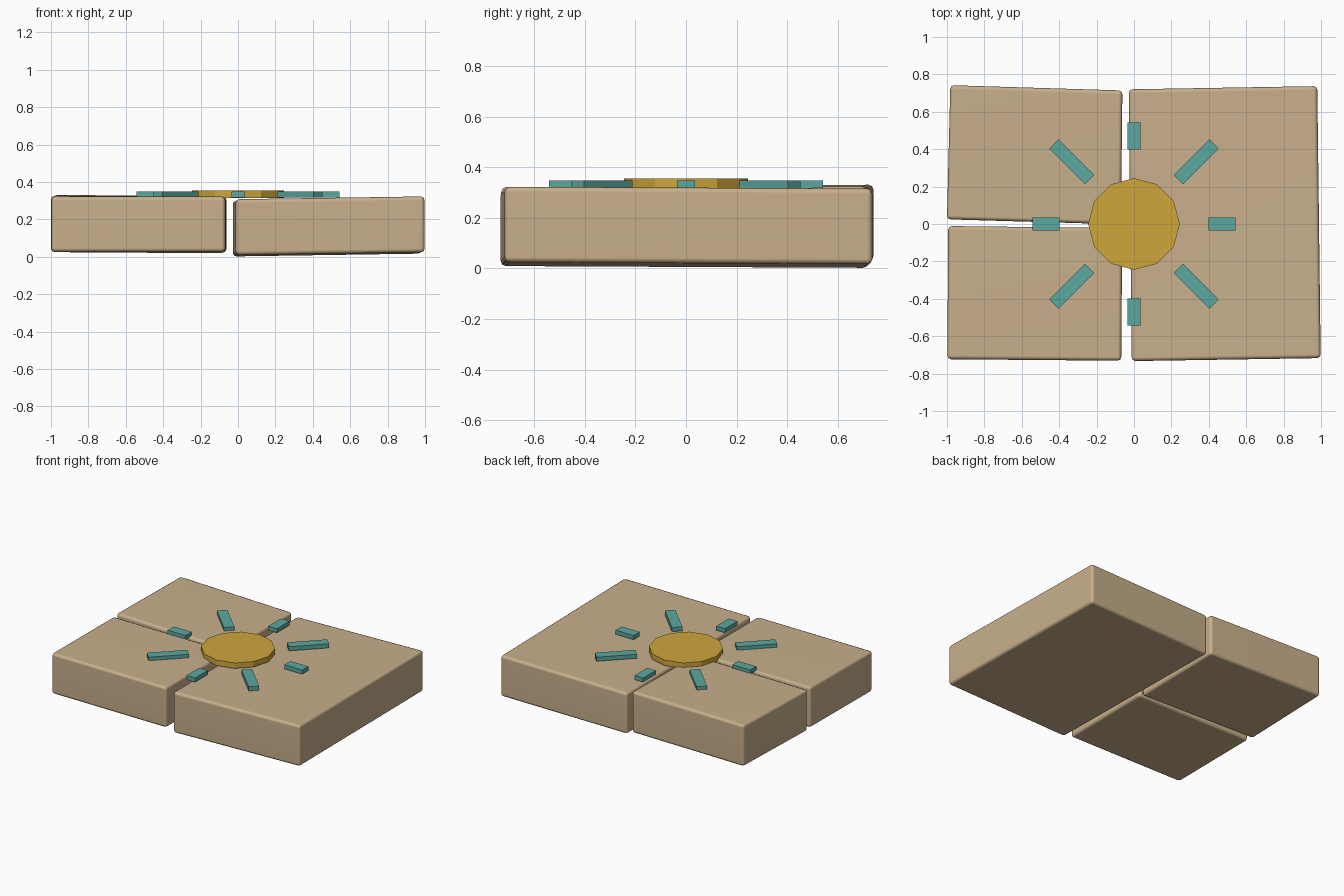
import bpy, bmesh, math

if "Cube" in bpy.data.objects:
    bpy.data.objects.remove(bpy.data.objects["Cube"])

def material(name, rgb):
    m = bpy.data.materials.new(name)
    m.diffuse_color = (*rgb, 1)
    m.use_nodes = True
    m.node_tree.nodes["Principled BSDF"].inputs["Base Color"].default_value = m.diffuse_color
    return m

STONE = material("sandstone", (0.58, 0.43, 0.26))
GOLD = material("gold", (0.62, 0.38, 0.045))
TEAL = material("teal", (0.105, 0.39, 0.35))

def slab(name, corners, thickness):
    """Slightly skewed block: four (x, y, top z) corners, softly rounded edges."""
    bm = bmesh.new()
    low = [bm.verts.new((x, y, z - thickness)) for x, y, z in corners]
    top = [bm.verts.new(c) for c in corners]
    bm.faces.new(low[::-1])
    bm.faces.new(top)
    for i in range(4):
        j = (i + 1) % 4
        bm.faces.new((low[i], low[j], top[j], top[i]))
    bmesh.ops.bevel(bm, geom=bm.edges[:], offset=0.02, segments=2,
                    profile=0.5, affect='EDGES')
    for f in bm.faces:
        f.smooth = True
    me = bpy.data.meshes.new(name)
    bm.to_mesh(me)
    bm.free()
    ob = bpy.data.objects.new(name, me)
    bpy.context.collection.objects.link(ob)
    me.materials.append(STONE)
    mod = ob.modifiers.new("weighted", 'WEIGHTED_NORMAL')
    mod.keep_sharp = True

# Three paving stones with narrow gaps
slab("right_stone", [(-0.012, -0.733, 0.308), (0.998, -0.717, 0.323),
                     (0.98, 0.737, 0.316), (-0.028, 0.72, 0.301)], 0.299)
slab("back_left_stone", [(-1.0, 0.025, 0.327), (-0.07, -0.002, 0.321),
                         (-0.062, 0.714, 0.324), (-0.982, 0.742, 0.331)], 0.302)
slab("front_left_stone", [(-0.998, -0.723, 0.322), (-0.068, -0.731, 0.322),
                          (-0.063, -0.022, 0.323), (-0.993, -0.011, 0.323)], 0.296)

# Twelve-sided sun disc
bpy.ops.mesh.primitive_cylinder_add(vertices=12, radius=0.245, depth=0.04,
                                    location=(0, 0, 0.335))
disc = bpy.context.object
disc.name = "sun_disc"
disc.data.materials.append(GOLD)

# Eight rays: short on the axes, long on the diagonals
for i in range(8):
    a = i * math.pi / 4
    length = 0.27 if i % 2 else 0.145
    bpy.ops.mesh.primitive_cube_add(size=1, rotation=(0, 0, a), location=(
        0.47 * math.cos(a), 0.47 * math.sin(a), 0.333))
    ray = bpy.context.object
    ray.name = f"sun_ray_{i + 1}"
    ray.scale = (length, 0.07, 0.03)
    ray.data.materials.append(TEAL)
